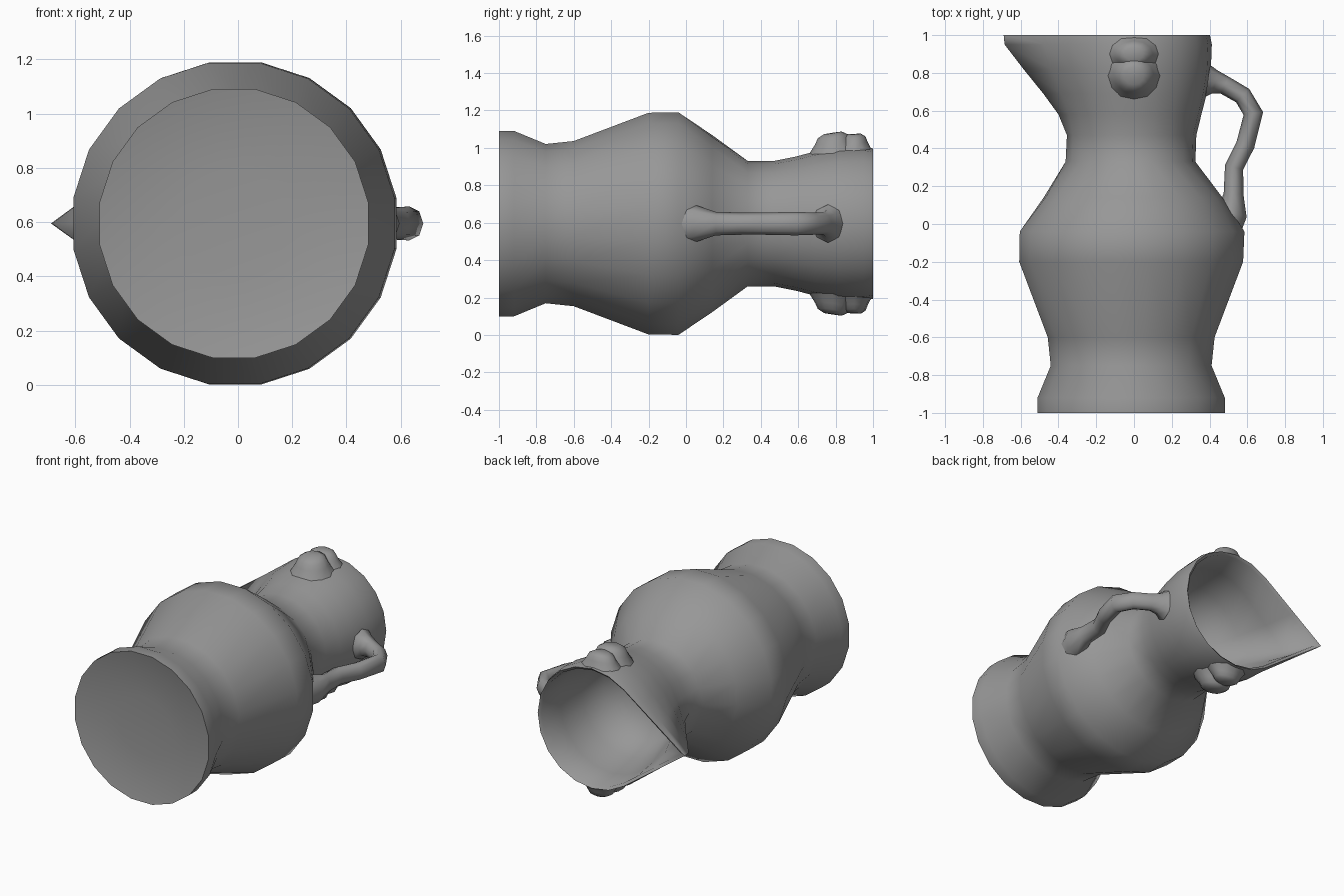
import bpy, bmesh
from math import sin, cos, acos, pi, radians, sqrt

if "Cube" in bpy.data.objects:
    bpy.data.objects.remove(bpy.data.objects["Cube"])

AXIS_Z = 0.595
SIDES = 20

clay = bpy.data.materials.new("dark_clay")
clay.diffuse_color = (0.31, 0.31, 0.31, 1)
clay.use_nodes = True
clay.node_tree.nodes["Principled BSDF"].inputs["Base Color"].default_value = clay.diffuse_color


def finish(obj, angle):
    obj.data.materials.clear()
    obj.data.materials.append(clay)
    bpy.ops.object.select_all(action='DESELECT')
    obj.select_set(True)
    bpy.context.view_layer.objects.active = obj
    bpy.ops.object.shade_smooth_by_angle(angle=radians(angle))


def bridge_all(name, bm, rings, first=None, last=None, angle=100):
    """Skin a list of rings, closing the ends with fans to centre points."""
    for a, b in zip(rings, rings[1:]):
        n = len(a)
        for i in range(n):
            j = (i + 1) % n
            bm.faces.new((a[i], a[j], b[j], b[i]))
    for loop, point in ((rings[0], first), (rings[-1], last)):
        if point:
            c = bm.verts.new(point)
            for i in range(len(loop)):
                bm.faces.new((loop[i], loop[(i + 1) % len(loop)], c))
    bmesh.ops.recalc_face_normals(bm, faces=bm.faces)
    mesh = bpy.data.meshes.new(name)
    bm.to_mesh(mesh)
    bm.free()
    obj = bpy.data.objects.new(name, mesh)
    bpy.context.collection.objects.link(obj)
    finish(obj, angle)


def ring(bm, y, r, tip, turn, cx):
    """Circle around the y axis, drawn out to a point (tip) on the -x side."""
    verts = []
    for i in range(SIDES):
        a = 2 * pi * i / SIDES + radians(turn)
        rr = r
        if tip > r:
            off = abs(a - pi)
            tangent = acos(r / tip)
            if off < tangent:
                rr = r / cos(off - tangent)
        verts.append(bm.verts.new((cx + rr * cos(a), y, AXIS_Z + rr * sin(a))))
    return verts


# Jug body: (y, radius, spout tip, turn, centre x), base -> rim -> inside
sections = [
    (-0.965, 0.20, 0, 9, -0.015),
    (-0.975, 0.38, 0, 9, -0.015),
    (-1.00, 0.502, 0, 9, -0.015),
    (-0.92, 0.502, 0, 9, -0.015),
    (-0.75, 0.431, 0, 9, -0.015),
    (-0.60, 0.447, 0, 9, -0.015),
    (-0.20, 0.600, 0, 9, -0.015),
    (-0.04, 0.602, 0, 9, -0.01),
    (0.14, 0.475, 0, 5, -0.005),
    (0.33, 0.335, 0.352, 0, -0.01),
    (0.47, 0.335, 0.35, 0, -0.005),
    (0.58, 0.357, 0.40, 0, 0),
    (0.69, 0.385, 0.48, 0, 0),
    (0.82, 0.407, 0.585, 0, 0),
    (0.95, 0.412, 0.685, 0, 0),
    (1.00, 0.402, 0.69, 0, 0),
    (0.985, 0.385, 0.655, 0, 0),
    (0.80, 0.375, 0.54, 0, 0),
    (0.62, 0.335, 0.40, 0, 0),
    (0.48, 0.28, 0, 0, 0),
    (0.40, 0.15, 0, 0, 0),
]
bm = bmesh.new()
bridge_all("jug_body", bm, [ring(bm, *s) for s in sections],
           (0, -0.96, AXIS_Z), (0, 0.38, AXIS_Z))

# Handle: bent tube from neck to shoulder, (x, y, thickness)
path = [(0.39, 0.758, 1.55), (0.43, 0.752, 1.12), (0.48, 0.735, 0.9),
        (0.575, 0.68, 0.9), (0.632, 0.585, 0.95), (0.59, 0.42, 0.9),
        (0.53, 0.30, 0.9), (0.527, 0.16, 0.95), (0.52, 0.06, 1.45),
        (0.45, -0.06, 1.9)]
curve = bpy.data.curves.new("handle", 'CURVE')
curve.dimensions = '3D'
curve.bevel_depth = 0.055
curve.bevel_resolution = 2
curve.use_fill_caps = True
spline = curve.splines.new('POLY')
spline.points.add(len(path) - 1)
for p, (x, y, r) in zip(spline.points, path):
    p.co = (x, y, 0, 1)
    p.radius = r
handle = bpy.data.objects.new("handle", curve)
handle.location.z = AXIS_Z
handle.scale.z = 1.2
bpy.context.collection.objects.link(handle)
bpy.ops.object.select_all(action='DESELECT')
handle.select_set(True)
bpy.context.view_layer.objects.active = handle
bpy.ops.object.convert(target='MESH')
finish(bpy.context.object, 70)


def neck_radius(y):
    """Outer radius of the neck between two neighbouring sections."""
    for a, b in zip(sections[9:], sections[10:16]):
        if y <= b[0]:
            return a[1] + (b[1] - a[1]) * (y - a[0]) / (b[0] - a[0])
    return sections[15][1]


def knob(name, side, y, rx, ry, height):
    """Rounded swelling that flows out of the neck wall."""
    bm = bmesh.new()
    rings = []
    for scale, lift in ((1.35, -0.08), (1.0, 0.45), (0.85, 0.8), (0.5, 1.0)):
        verts = []
        for i in range(12):
            a = 2 * pi * i / 12
            px, py = rx * scale * cos(a), min(y + ry * scale * sin(a), 0.99)
            h = sqrt(neck_radius(py) ** 2 - px ** 2) + lift * height
            verts.append(bm.verts.new((px, py, AXIS_Z + side * h)))
        rings.append(verts)
    top = (0, y, AXIS_Z + side * (neck_radius(y) + height))
    bridge_all(name, bm, rings, last=top)


# Knobs on both sides of the neck, each with a smaller swelling by the rim
for label, side in (("upper", 1), ("lower", -1)):
    knob(label + "_knob", side, 0.785, 0.105, 0.095, 0.085)
    knob(label + "_rim_swelling", side, 0.90, 0.10, 0.07, 0.07)
